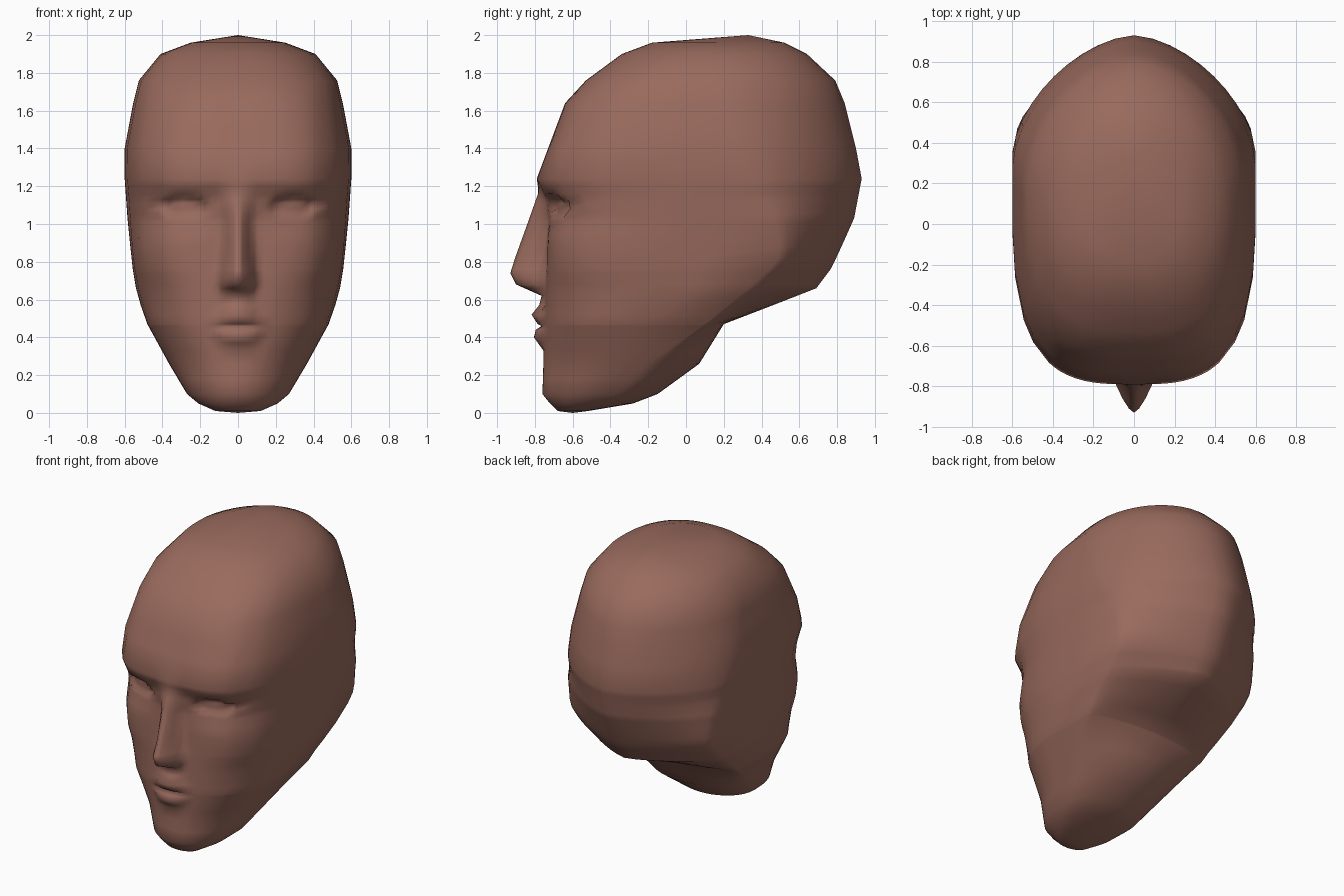
import bpy, bmesh, math

# Head front sections: z, face front y, half width, squareness
FRONT = [
    (0.01, -0.68, 0.12, 2.2), (0.05, -0.72, 0.21, 2.1), (0.10, -0.76, 0.27, 2.0),
    (0.26, -0.755, 0.365, 2.0), (0.47, -0.755, 0.48, 2.35), (0.57, -0.75, 0.515, 2.6),
    (0.66, -0.745, 0.54, 2.9), (0.76, -0.74, 0.557, 3.3), (0.88, -0.735, 0.57, 3.5),
    (1.03, -0.73, 0.585, 3.1), (1.14, -0.745, 0.593, 3.1), (1.24, -0.79, 0.60, 3.2),
    (1.40, -0.73, 0.60, 3.3), (1.64, -0.64, 0.555, 3.0), (1.76, -0.53, 0.525, 2.7),
    (1.90, -0.34, 0.41, 2.5), (1.96, -0.18, 0.25, 2.4),
]
# Head back sections: z, rear corner y, back y, squareness
BACK = [
    (0.01, -0.59, -0.52, 2.0), (0.05, -0.46, -0.28, 2.0), (0.10, -0.36, -0.15, 2.0),
    (0.26, -0.20, 0.07, 2.0), (0.47, 0.10, 0.20, 1.8), (0.57, 0.22, 0.46, 1.35),
    (0.66, 0.33, 0.69, 1.3), (0.76, 0.44, 0.765, 1.3), (0.84, 0.50, 0.805, 1.3),
    (1.03, 0.47, 0.89, 1.4), (1.24, 0.34, 0.93, 1.65), (1.40, 0.28, 0.90, 1.7),
    (1.64, 0.20, 0.84, 1.8), (1.76, 0.16, 0.79, 1.9), (1.90, 0.15, 0.64, 2.0),
    (1.96, 0.16, 0.52, 2.0),
]
# Nose: z, ridge y, half width, fullness
NOSE = [(0.62, -0.765, 0.09, 2.0), (0.68, -0.90, 0.11, 1.7), (0.74, -0.93, 0.11, 1.5),
        (0.82, -0.905, 0.095, 1.3), (1.00, -0.84, 0.085, 1.3), (1.17, -0.78, 0.10, 1.5),
        (1.24, -0.79, 0.12, 1.5)]
# Lips: z, forward push, half width
LIPS = [(0.33, 0.0, 0.09), (0.40, 0.05, 0.13), (0.44, 0.04, 0.16),
        (0.46, 0.01, 0.17), (0.47, 0.03, 0.165), (0.52, 0.065, 0.11),
        (0.58, 0.02, 0.07), (0.62, 0.0, 0.06)]
LEVELS = [0.01, 0.05, 0.1, 0.18, 0.26, 0.33, 0.37, 0.4, 0.44, 0.46, 0.47, 0.52,
          0.57, 0.62, 0.66, 0.68, 0.71, 0.74, 0.76, 0.82, 0.88, 0.95, 1.01, 1.035, 1.055,
          1.08, 1.11, 1.13, 1.16, 1.2, 1.24, 1.4, 1.52, 1.64, 1.76, 1.83, 1.9, 1.96]
COLUMNS = [0, 0.025, 0.055, 0.085, 0.108, 0.14, 0.175, 0.2, 0.245, 0.29, 0.33, 0.365,
           0.39, 0.42]
BACK_STEPS = 10


def sample(table, z):
    """Linear interpolation of a table by its first column."""
    for a, b in zip(table, table[1:]):
        if a[0] <= z <= b[0]:
            t = (z - a[0]) / (b[0] - a[0])
            return [p + (q - p) * t for p, q in zip(a[1:], b[1:])]
    return None


def features(x, y, z, front):
    """Shape the nose, lips and eye sockets into the face."""
    nose, lips = sample(NOSE, z), sample(LIPS, z)
    if nose:
        y += min(0, nose[0] - front) * max(0, 1 - (x / nose[1]) ** nose[2])
    if lips:
        y -= lips[0] * max(0, 1 - (x / lips[1]) ** 2)
    # Eye socket with a gently bulging eye and an overhanging upper lid
    d = ((x - 0.285) / 0.125) ** 2 + ((z - 1.085) / 0.05) ** 2
    if d < 1:
        y += 0.05 if z > 1.09 else 0.04
    elif abs(x - 0.285) < 0.19 and 0.98 < z < 1.15:
        y += 0.02 * (1 - abs(x - 0.285) / 0.19)
    return y


def half_ring(z):
    """Outline of the right half from the face centre to the back centre."""
    yf, w, n = sample(FRONT, z)
    yk, yb, m = sample(BACK, z)
    yc = yf + 0.55 * (yb - yf)
    yc = min(yc, yk)
    scale = min(1, w / 0.5)
    pts = []
    for c in COLUMNS:
        x = c * scale
        t = (1 - (x / w) ** n) ** (1 / n)
        pts.append((x, features(x, yc - (yc - yf) * t, z, yf), z))
    for k in (0.88, 0.75, 0.5, 0.25):
        s = t * k
        pts.append((w * (1 - s ** n) ** (1 / n), yc - (yc - yf) * s, z))
    # Straight side, then the back arc from the rear corner
    pts.append((w, yc, z))
    for i in range(BACK_STEPS + 1):
        a = math.pi / 2 * i / BACK_STEPS
        c, s = max(0, math.cos(a)), math.sin(a)
        r = (c ** m + s ** m) ** (-1 / m)
        side = w * (0.985 if 0.5 < z < 1.2 else 1)
        pts.append((side * c * r if i < BACK_STEPS else 0, yk + (yb - yk) * s * r, z))
    return pts


# Loft the rings into a closed head
bm = bmesh.new()
rings = []
for z in LEVELS:
    half = half_ring(z)
    full = half + [(-x, y, h) for x, y, h in reversed(half[1:-1])]
    rings.append([bm.verts.new(p) for p in full])
count = len(rings[0])
for lo, hi in zip(rings, rings[1:]):
    for i in range(count):
        j = (i + 1) % count
        bm.faces.new((lo[i], lo[j], hi[j], hi[i]))

# Crown and chin caps
for ring, tip in ((rings[-1], (0, 0.33, 2.0)), (rings[0], (0, -0.6, 0.0))):
    v = bm.verts.new(tip)
    for i in range(count):
        bm.faces.new((ring[i], ring[(i + 1) % count], v))
bmesh.ops.remove_doubles(bm, verts=bm.verts[:], dist=0.0005)
bmesh.ops.recalc_face_normals(bm, faces=bm.faces[:])
for f in bm.faces:
    f.smooth = True

mesh = bpy.data.meshes.new("head")
bm.to_mesh(mesh)
bm.free()
head = bpy.data.objects.new("head", mesh)
bpy.context.collection.objects.link(head)

# Warm brown clay colour
clay = bpy.data.materials.new("brown_clay")
clay.diffuse_color = (0.32, 0.145, 0.11, 1)
mesh.materials.append(clay)
